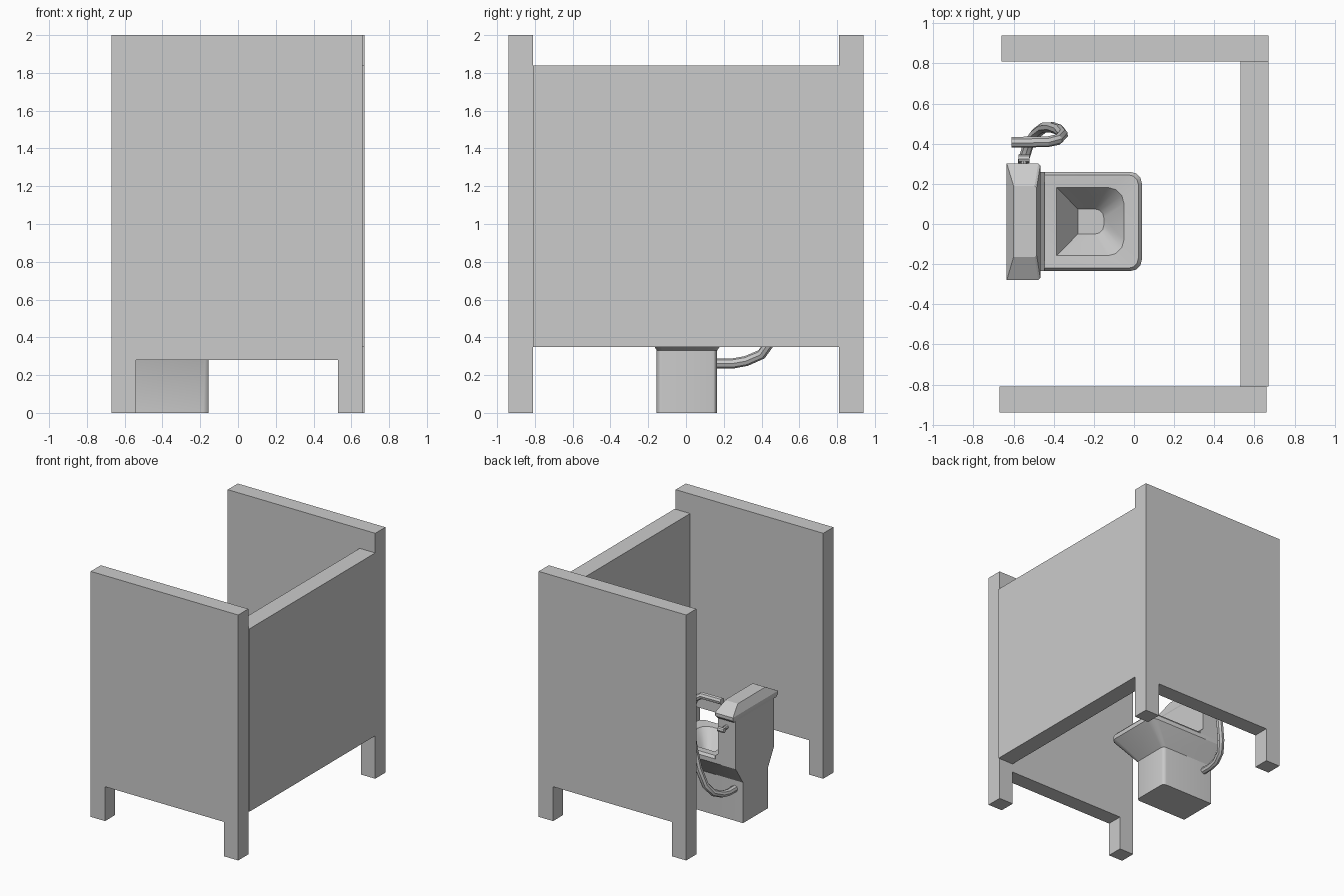
import bpy
import bmesh
import math
from mathutils import Vector

if "Cube" in bpy.data.objects:
    bpy.data.objects.remove(bpy.data.objects["Cube"])


def finish(bm, name, smooth=False):
    bmesh.ops.recalc_face_normals(bm, faces=bm.faces)
    mesh = bpy.data.meshes.new(name)
    bm.to_mesh(mesh)
    bm.free()
    obj = bpy.data.objects.new(name, mesh)
    bpy.context.collection.objects.link(obj)
    if smooth:
        bpy.ops.object.select_all(action='DESELECT')
        obj.select_set(True)
        bpy.context.view_layer.objects.active = obj
        bpy.ops.object.shade_smooth_by_angle(angle=math.radians(30))
    return obj


def box(name, x0, x1, y0, y1, z0, z1):
    bm = bmesh.new()
    bmesh.ops.create_cube(bm, size=1)
    for v in bm.verts:
        v.co = ((x0 + x1) / 2 + v.co.x * (x1 - x0),
                (y0 + y1) / 2 + v.co.y * (y1 - y0),
                (z0 + z1) / 2 + v.co.z * (z1 - z0))
    return finish(bm, name)


def side_wall(name, turn):
    """Panel on two legs; turn = -1 gives the half-turned copy."""
    outline = [(-.67, 0), (-.54, 0), (-.54, .28), (.53, .28),
               (.53, 0), (.66, 0), (.66, 2), (-.67, 2)]
    bm = bmesh.new()
    face = bm.faces.new([bm.verts.new((x * turn, -.94 * turn, z)) for x, z in outline])
    ext = bmesh.ops.extrude_face_region(bm, geom=[face])['geom']
    verts = [e for e in ext if isinstance(e, bmesh.types.BMVert)]
    bmesh.ops.translate(bm, verts=verts, vec=(0, .13 * turn, 0))
    return finish(bm, name)


def ring(x0, x1, y0, y1, z, r, n=3):
    """Rectangle whose two corners at the +x end are rounded."""
    pts = [(x0, y1, z), (x0, y0, z)]
    for cy, start in ((y0 + r, -90), (y1 - r, 0)):
        for i in range(n + 1):
            a = math.radians(start + 90 * i / n)
            pts.append((x1 - r + r * math.cos(a), cy + r * math.sin(a), z))
    return pts


def loft(name, rings, smooth=True):
    bm = bmesh.new()
    loops = [[bm.verts.new(p) for p in pts] for pts in rings]
    for a, b in zip(loops, loops[1:]):
        for i in range(len(a)):
            j = (i + 1) % len(a)
            bm.faces.new((a[i], a[j], b[j], b[i]))
    bm.faces.new(loops[0])
    bm.faces.new(loops[-1])
    return finish(bm, name, smooth)


def tube(name, points, radius, sides=8):
    pts = [Vector(p) for p in points]
    rings = []
    side = None
    for i, p in enumerate(pts):
        t = (pts[min(i + 1, len(pts) - 1)] - pts[max(i - 1, 0)]).normalized()
        side = side or Vector((0, 0, 1)).cross(t)
        side = (side - t * side.dot(t)).normalized()
        up = t.cross(side)
        rings.append([p + radius * (side * math.cos(k * math.tau / sides)
                                    + up * math.sin(k * math.tau / sides))
                      for k in range(sides)])
    return loft(name, rings)


# Cubicle
side_wall("front_wall", 1)
side_wall("back_wall", -1)
box("door_panel", .53, .67, -.81, .815, .35, 1.84)

# Pedestal, flared bowl, rim and hollow
loft("toilet_bowl", [
    ring(-.63, -.155, -.155, .165, 0, .03),
    ring(-.63, -.155, -.155, .165, .33, .03),
    ring(-.63, .04, -.235, .26, .475, .06),
    ring(-.63, .04, -.235, .26, .51, .06),
    ring(-.63, .022, -.22, .245, .53, .05),
    ring(-.385, -.05, -.158, .182, .525, .08),
    ring(-.28, -.15, -.05, .075, .38, .045),
])

# Tank with a small step where it meets the rim
loft("tank", [
    ring(-.63, -.445, -.235, .26, .48, .001, 1),
    ring(-.63, -.445, -.235, .26, .535, .001, 1),
    ring(-.63, -.47, -.235, .26, .56, .001, 1),
    ring(-.63, -.47, -.235, .26, .88, .001, 1),
], False)

# Chamfered tank lid
loft("tank_lid", [
    ring(-.63, -.475, -.262, .285, .865, .01, 1),
    ring(-.634, -.467, -.28, .302, .885, .01, 1),
    ring(-.634, -.467, -.28, .302, .91, .01, 1),
    ring(-.60, -.485, -.165, .19, .975, .01, 1),
], False)

# Flush lever
tube("flush_stem", [(-.55, .25, .80), (-.55, .325, .80)], .016)
tube("flush_handle", [(-.575, .325, .80), (-.52, .325, .80)], .02)

# Supply hose rising from the pedestal and bending back at the top
tube("supply_hose", [
    (-.555, .15, .262), (-.555, .25, .262), (-.55, .32, .275),
    (-.525, .40, .31), (-.49, .45, .38), (-.45, .48, .52),
    (-.41, .482, .68), (-.375, .47, .84), (-.355, .445, .97),
    (-.38, .42, 1.05), (-.43, .41, 1.08), (-.61, .407, 1.08),
], .027)
